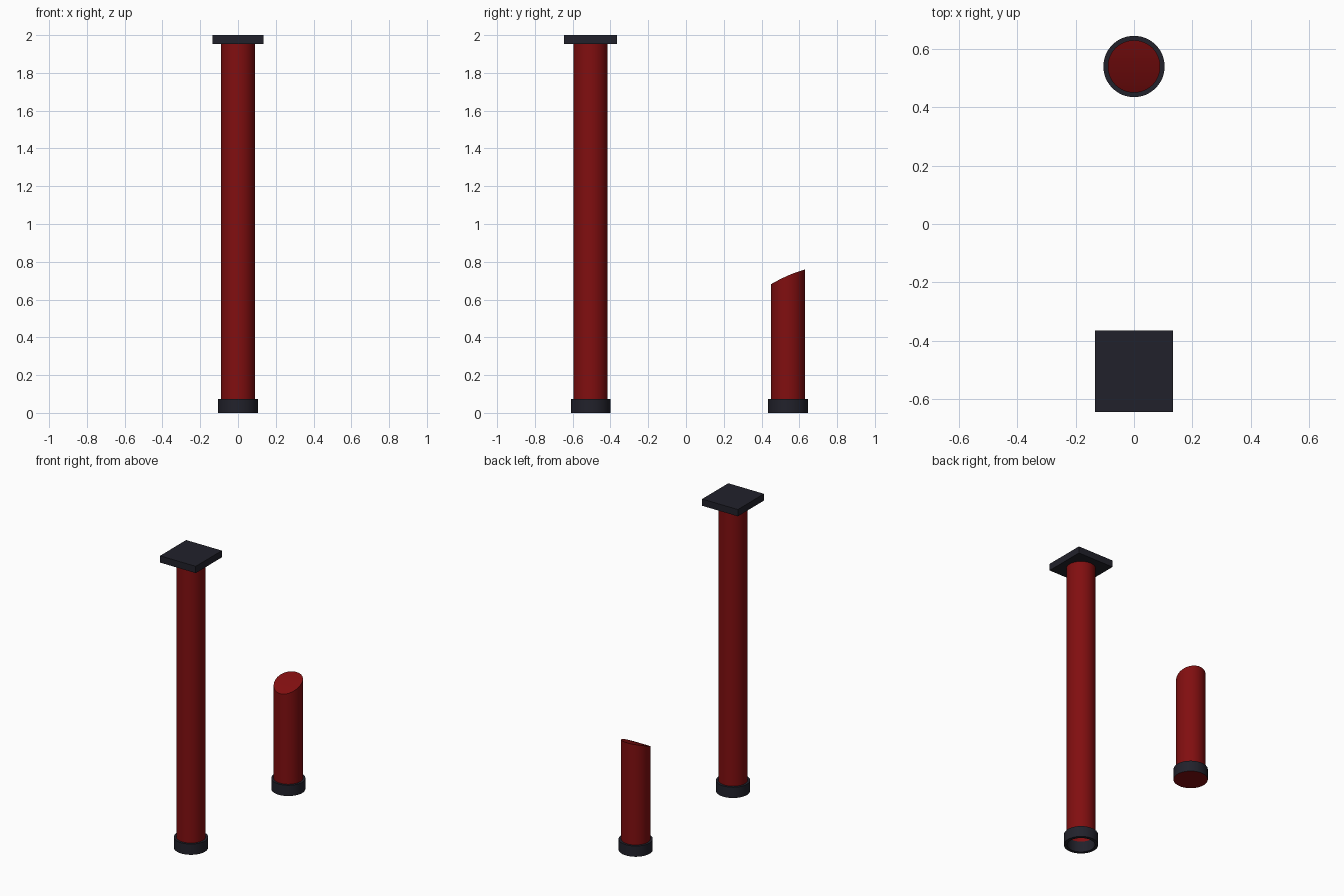
import bpy, bmesh, math

if "Cube" in bpy.data.objects:
    bpy.data.objects.remove(bpy.data.objects["Cube"])

N = 48  # sides of the round parts


def material(name, rgb):
    m = bpy.data.materials.new(name)
    m.diffuse_color = (*rgb, 1)
    m.use_nodes = True
    m.node_tree.nodes["Principled BSDF"].inputs["Base Color"].default_value = m.diffuse_color
    return m


RED = material("deep red", (0.22, 0.0045, 0.005))
DARK = material("dark slate", (0.0155, 0.0155, 0.024))


def finish(name, bm, mats, y):
    bmesh.ops.recalc_face_normals(bm, faces=bm.faces)
    me = bpy.data.meshes.new(name)
    bm.to_mesh(me)
    bm.free()
    for m in mats:
        me.materials.append(m)
    ob = bpy.data.objects.new(name, me)
    ob.location.y = y
    bpy.context.collection.objects.link(ob)
    bpy.ops.object.select_all(action='DESELECT')
    ob.select_set(True)
    bpy.context.view_layer.objects.active = ob
    bpy.ops.object.shade_smooth_by_angle(angle=math.radians(35))
    return ob


def ring(bm, r, height):
    """Circle starting at +y; height is a function of local y."""
    pts = []
    for i in range(N):
        a = 2 * math.pi * i / N
        y = r * math.cos(a)
        pts.append(bm.verts.new((r * math.sin(a), y, height(y))))
    return pts


def bridge(bm, a, b):
    for i in range(N):
        j = (i + 1) % N
        bm.faces.new((a[i], a[j], b[j], b[i]))


def lathe(name, profile, mat, y, closed=False):
    bm = bmesh.new()
    rings = [ring(bm, r, lambda _, z=z: z) for r, z in profile]
    for a, b in zip(rings, rings[1:]):
        bridge(bm, a, b)
    if closed:
        bridge(bm, rings[-1], rings[0])
    return finish(name, bm, [mat], y)


TALL_Y, SHORT_Y = -0.505, 0.54

# Tall column: open tube standing in a hollow base collar
lathe("tall_column", [(0.09, 0.05), (0.09, 1.957)], RED, TALL_Y)
lathe("tall_base_collar", [(0.105, 0), (0.105, 0.073), (0.085, 0.073), (0.085, 0)],
      DARK, TALL_Y, closed=True)

# Square cap plate
bm = bmesh.new()
bmesh.ops.create_cube(bm, size=1)
for v in bm.verts:
    v.co.x *= 0.268
    v.co.y *= 0.28
    v.co.z = 1.977 + v.co.z * 0.046
finish("cap_plate", bm, [DARK], TALL_Y)


# Short column with a gently curved slanted top
def slant(y):
    t = y / 0.09
    return 0.727 + 0.039 * t - 0.007 * t * t


bm = bmesh.new()
low = ring(bm, 0.09, lambda y: 0.05)
top = ring(bm, 0.09, slant)
bridge(bm, low, top)
for i in range(N // 2):  # strips across the cut
    strip = [top[i], top[i + 1], top[(N - i - 1) % N], top[(N - i) % N]]
    bm.faces.new(list(dict.fromkeys(strip)))
finish("short_column", bm, [RED], SHORT_Y)

# Short base collar, red underside
bm = bmesh.new()
low = ring(bm, 0.105, lambda y: 0)
top = ring(bm, 0.105, lambda y: 0.073)
inner = ring(bm, 0.088, lambda y: 0.073)
bridge(bm, low, top)
bridge(bm, top, inner)
bm.faces.new(low).material_index = 1
finish("short_base_collar", bm, [DARK, RED], SHORT_Y)
